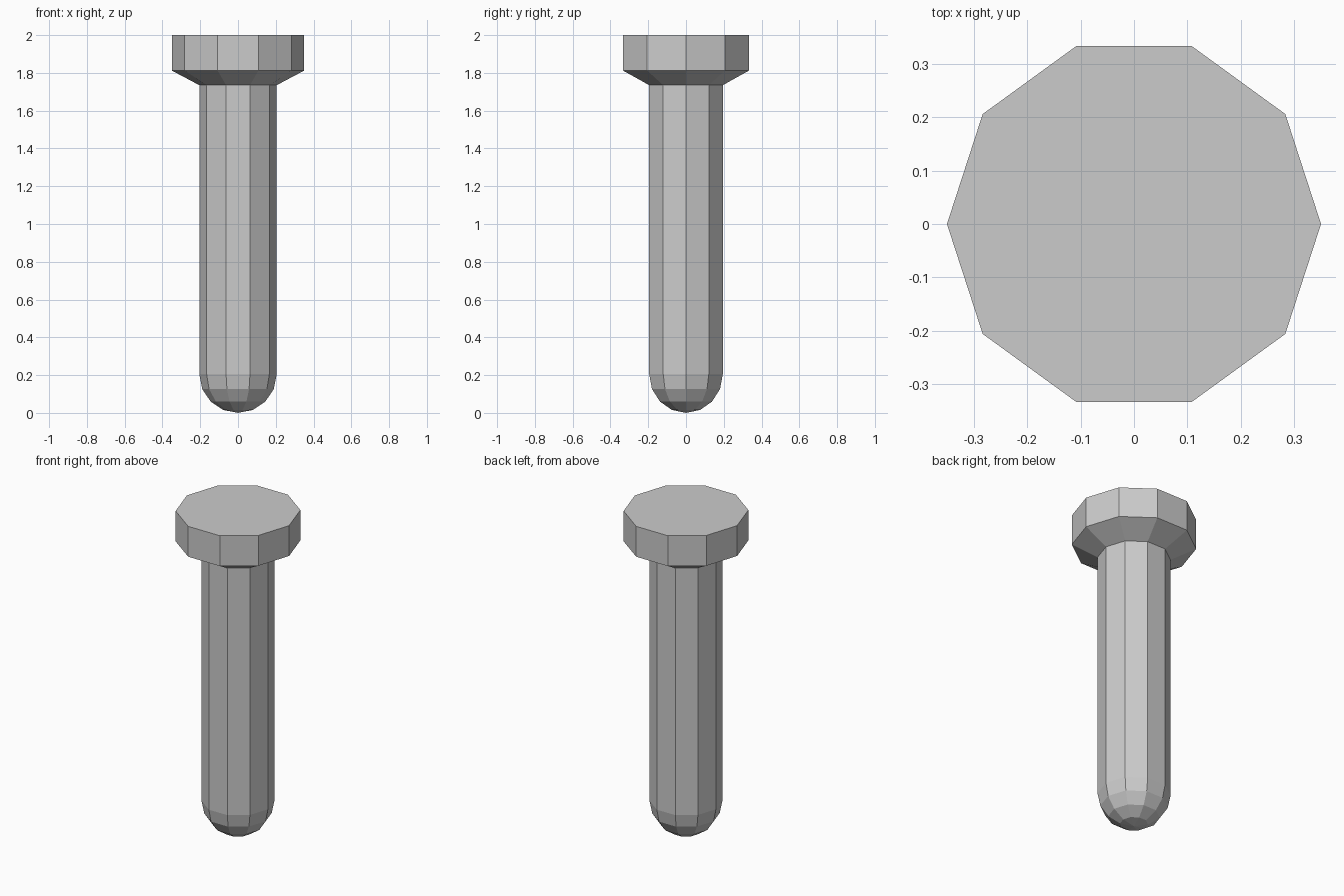
import bpy, bmesh, math

if "Cube" in bpy.data.objects:
    bpy.data.objects.remove(bpy.data.objects["Cube"])

SIDES = 10
R_SHAFT, R_HEAD = 0.205, 0.35

# Profile from the rounded tip up to the flat head: (radius, height)
profile = []
for i in range(1, 5):
    a = math.radians(22.5 * i)
    profile.append((R_SHAFT * math.sin(a), R_SHAFT * (1 - math.cos(a))))
profile += [(R_SHAFT, 1.735), (R_HEAD, 1.812), (R_HEAD, 2.0)]

bm = bmesh.new()
rings = [[bm.verts.new((r * math.cos(math.tau * k / SIDES),
                        r * math.sin(math.tau * k / SIDES), z))
          for k in range(SIDES)] for r, z in profile]

# Walls between neighbouring rings
for low, high in zip(rings, rings[1:]):
    for k in range(SIDES):
        n = (k + 1) % SIDES
        bm.faces.new((low[k], low[n], high[n], high[k]))

# Pointed fan at the tip, flat cap on the head
tip = bm.verts.new((0, 0, 0))
for k in range(SIDES):
    bm.faces.new((tip, rings[0][(k + 1) % SIDES], rings[0][k]))
bm.faces.new(rings[-1])
bmesh.ops.recalc_face_normals(bm, faces=bm.faces[:])

mesh = bpy.data.meshes.new("headed_pin")
bm.to_mesh(mesh)
bm.free()
bpy.context.collection.objects.link(bpy.data.objects.new("headed_pin", mesh))
